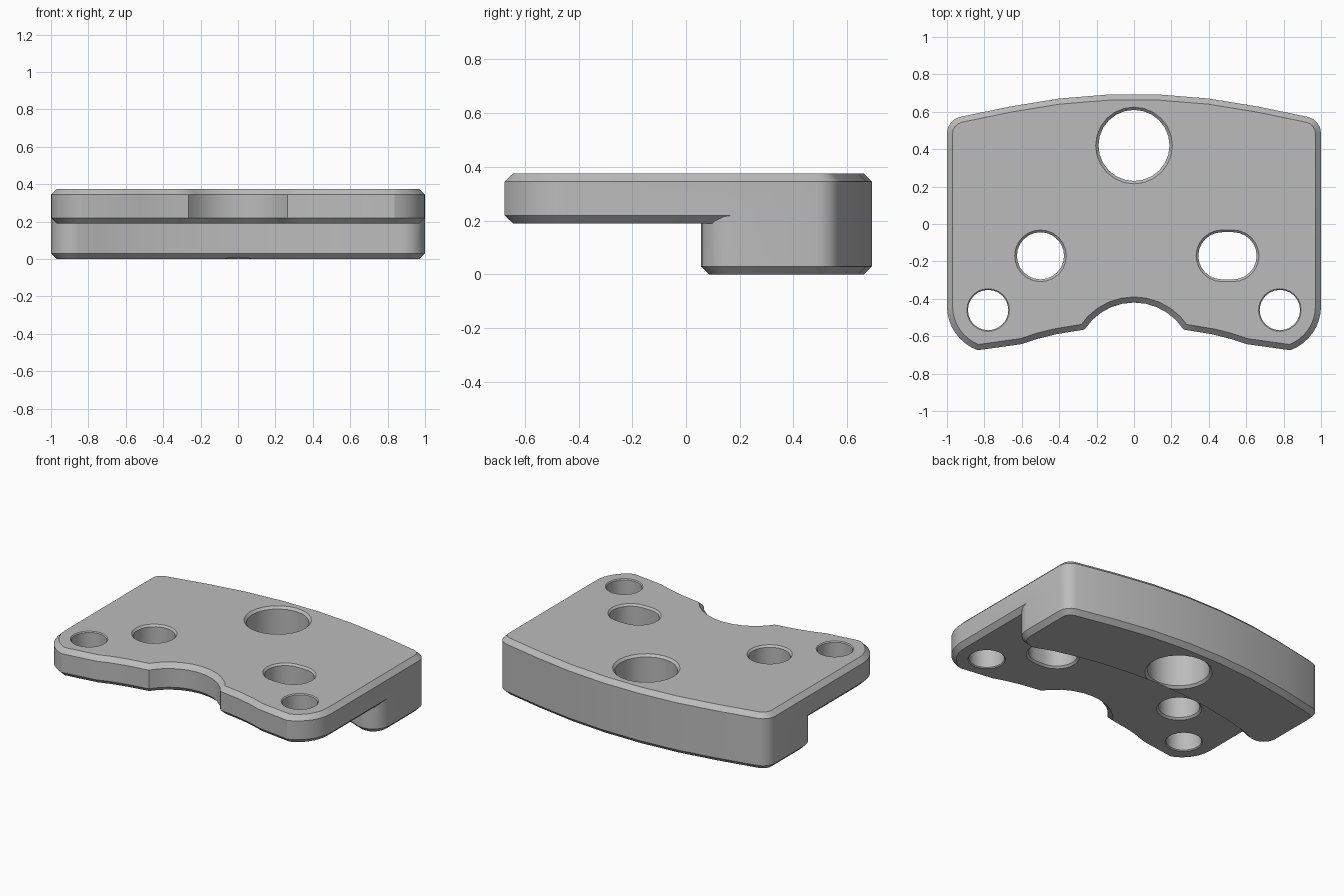
import bpy, bmesh
from math import radians, sin, cos, sqrt, asin, degrees
from mathutils import Vector

cube = bpy.data.objects.get("Cube")
if cube:
    bpy.data.objects.remove(cube, do_unlink=True)

GREY = (0.5, 0.5, 0.5, 1)
steel = bpy.data.materials.new("plain grey")
steel.use_nodes = True
steel.diffuse_color = GREY
steel.node_tree.nodes["Principled BSDF"].inputs["Base Color"].default_value = GREY


def arc(cx, cy, r, a0, a1, n):
    """Points on a circular arc, angles in degrees."""
    angles = [radians(a0 + (a1 - a0) * i / n) for i in range(n + 1)]
    return [(cx + r * cos(a), cy + r * sin(a)) for a in angles]


def mirrored(half):
    """Close a counter-clockwise right half into a symmetric outline."""
    pts = half + [(-x, y) for x, y in reversed(half)]
    return [p for i, p in enumerate(pts) if (Vector(p) - Vector(pts[i - 1])).length > 1e-4]


def offset(pts, d):
    """Move a counter-clockwise outline inward by d with mitred corners."""
    out = []
    for i, p in enumerate(pts):
        p = Vector(p)
        a = (p - Vector(pts[i - 1])).normalized()
        b = (Vector(pts[(i + 1) % len(pts)]) - p).normalized()
        na, nb = Vector((-a.y, a.x)), Vector((-b.y, b.x))
        out.append(p + (na + nb) * d / (1 + na.dot(nb)))
    return out


def solid(name, pts, levels):
    """Stack offset copies of an outline at (z, inset) levels."""
    bm = bmesh.new()
    rings = [[bm.verts.new((p.x, p.y, z)) for p in offset(pts, d)] for z, d in levels]
    bm.faces.new(rings[0][::-1])
    bm.faces.new(rings[-1])
    n = len(pts)
    for lo, hi in zip(rings, rings[1:]):
        for i in range(n):
            j = (i + 1) % n
            bm.faces.new((lo[i], lo[j], hi[j], hi[i]))
    mesh = bpy.data.meshes.new(name)
    bm.to_mesh(mesh)
    bm.free()
    mesh.materials.append(steel)
    obj = bpy.data.objects.new(name, mesh)
    bpy.context.collection.objects.link(obj)
    return obj


def combine(target, other, operation):
    mod = target.modifiers.new(other.name, 'BOOLEAN')
    mod.operation, mod.solver, mod.object = operation, 'EXACT', other
    bpy.context.view_layer.objects.active = target
    bpy.ops.object.modifier_apply(modifier=mod.name)
    bpy.data.objects.remove(other, do_unlink=True)


TOP, MID, CH = 0.375, 0.19, 0.03

# Shared back edge: small rounded corner, then a shallow arc to the middle
R_BACK = 3.3
corner = arc(0.91, 0.485, 0.09, 0, 75, 4)
back = corner + [(x, 0.695 - R_BACK + sqrt(R_BACK ** 2 - x * x)) for x in (0.66, 0.4, 0.135)]

# Plate front edge: central notch, concave flank, round foot
R_NOTCH = 0.315
half_angle = degrees(asin(0.265 / R_NOTCH))
notch = arc(0, -0.42 - R_NOTCH, R_NOTCH, 90, 90 - half_angle, 5)
flank = [(0.33, -0.575), (0.42, -0.59), (0.52, -0.615), (0.6, -0.642)]
foot = arc(0.775, -0.465, 0.225, -62, 0, 8)
foot = arc(0.75, -0.44, 0.25, -70, 0, 8)
plate = solid("caliper_bracket", mirrored(notch + flank + foot + back),
              [(MID, CH), (MID + CH, 0), (TOP - CH, 0), (TOP, CH)])

# Thick rear block under the plate, with a curved front edge
R_FRONT = 2.7
front = [(x, 0.205 - R_FRONT + sqrt(R_FRONT ** 2 - x * x)) for x in (0, 0.2, 0.4, 0.6, 0.75)]
front_corner = arc(0.88, 0.175, 0.12, -105, 0, 6)
block = solid("rear_block", mirrored(front + front_corner + back),
              [(0, CH), (CH, 0), (0.3, 0)])
combine(plate, block, 'UNION')

# Holes: x, y, radius, slot half length, chamfer, underside height
HOLES = [
    (0, 0.42, 0.19, 0, 0.015, 0),
    (-0.5, -0.17, 0.126, 0, 0.012, MID),
    (0.5, -0.17, 0.126, 0.03, 0.012, MID),
    (-0.78, -0.46, 0.108, 0, 0.006, MID),
    (0.78, -0.46, 0.108, 0, 0.006, MID),
]
for x, y, r, slot, c, z in HOLES:
    right, left = arc(x + slot, y, r, -90, 90, 12), arc(x - slot, y, r, 90, 270, 12)
    outline = right + left if slot else right[:-1] + left[:-1]
    cutter = solid("hole_cutter", outline,
                   [(z - 0.02, -c - 0.02), (z + c, 0), (TOP - c, 0), (TOP + 0.02, -c - 0.02)])
    cutter.hide_render = True
    combine(plate, cutter, 'DIFFERENCE')

bpy.ops.object.select_all(action='DESELECT')
plate.select_set(True)
bpy.context.view_layer.objects.active = plate
plate.name = "bracket_plate"
bpy.ops.object.shade_smooth_by_angle(angle=radians(30))
